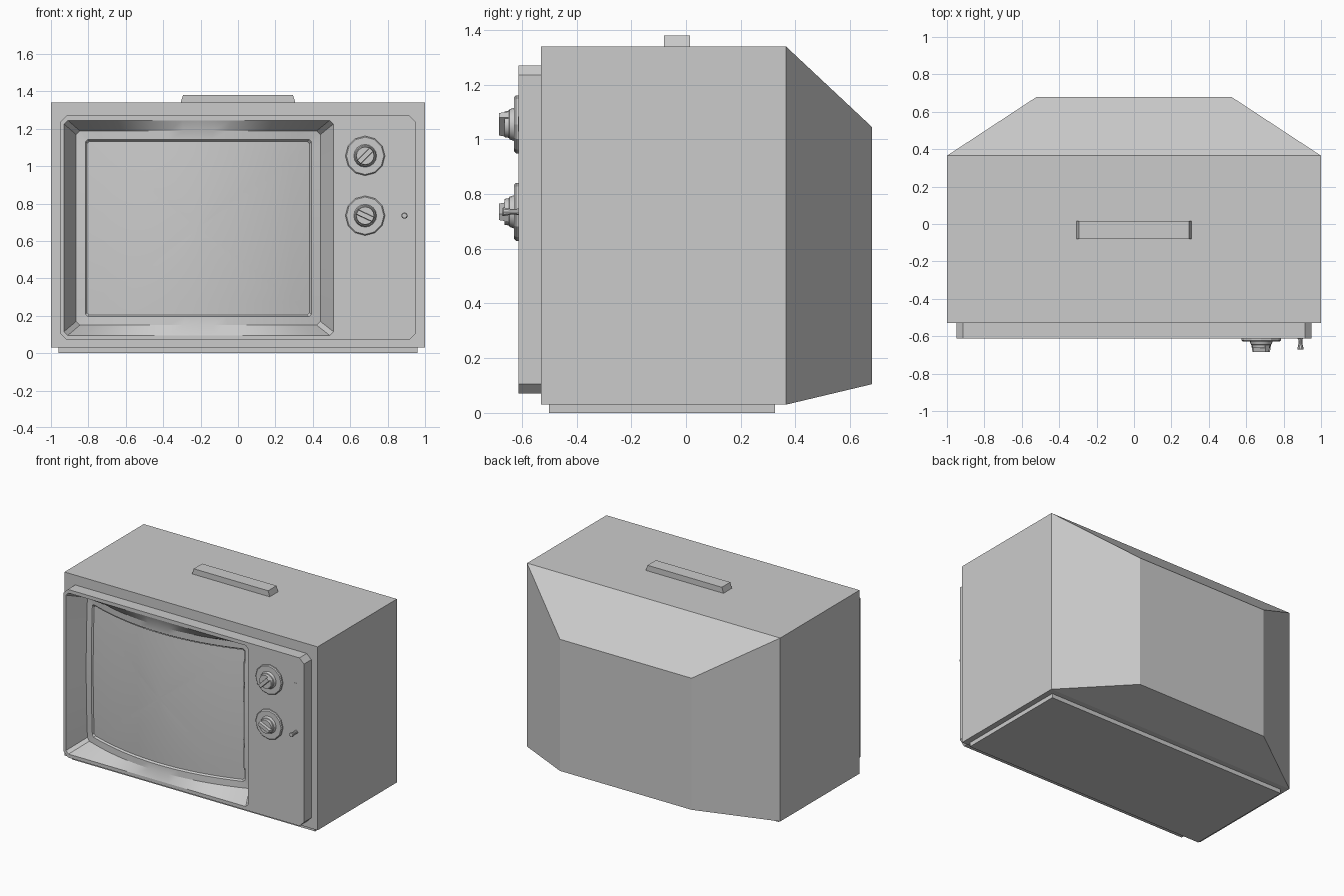
import bpy, bmesh, math
from mathutils import Matrix

if "Cube" in bpy.data.objects:
    bpy.data.objects.remove(bpy.data.objects["Cube"])

GREY = (0.6, 0.6, 0.6, 1)
mat = bpy.data.materials.new("plain grey")
mat.use_nodes = True
mat.diffuse_color = GREY
mat.node_tree.nodes["Principled BSDF"].inputs["Base Color"].default_value = GREY


def finish(name, bm, smooth=None):
    bmesh.ops.remove_doubles(bm, verts=bm.verts, dist=0.0005)
    me = bpy.data.meshes.new(name)
    bm.to_mesh(me)
    bm.free()
    me.materials.append(mat)
    ob = bpy.data.objects.new(name, me)
    bpy.context.collection.objects.link(ob)
    if smooth:
        bpy.ops.object.select_all(action='DESELECT')
        ob.select_set(True)
        bpy.context.view_layer.objects.active = ob
        bpy.ops.object.shade_smooth_by_angle(angle=math.radians(smooth))
    return ob


def ring(x0, x1, z0, z1, cut, depth, n=1):
    """Chamfered rectangle facing the front; depth is a number or a function of x, z."""
    c = [(x0 + cut, z0), (x1 - cut, z0), (x1, z0 + cut), (x1, z1 - cut),
         (x1 - cut, z1), (x0 + cut, z1), (x0, z1 - cut), (x0, z0 + cut)]
    pts = []
    for i in range(0, 8, 2):
        (ax, az), (bx, bz) = c[i], c[i + 1]
        for k in range(n + 1):
            x, z = ax + (bx - ax) * k / n, az + (bz - az) * k / n
            pts.append((x, depth(x, z) if callable(depth) else depth, z))
    return pts


def loft(name, rings, cap_first=False, cap_last=False, smooth=None):
    """Skin a list of equal-length loops."""
    bm = bmesh.new()
    loops = [[bm.verts.new(p) for p in r] for r in rings]
    for a, b in zip(loops, loops[1:]):
        for i in range(len(a)):
            j = (i + 1) % len(a)
            bm.faces.new((a[i], a[j], b[j], b[i]))
    if cap_first:
        bm.faces.new(loops[0][::-1])
    if cap_last:
        bm.faces.new(loops[-1])
    return finish(name, bm, smooth)


def recalc(ob):
    bm = bmesh.new()
    bm.from_mesh(ob.data)
    bmesh.ops.recalc_face_normals(bm, faces=bm.faces)
    bm.to_mesh(ob.data)
    bm.free()


def block(name, x, y, z, top_inset=(0, 0)):
    """Box with given extents; the top can be narrower."""
    def level(h, ix, iy):
        return [(x[0] + ix, y[0] + iy, h), (x[1] - ix, y[0] + iy, h),
                (x[1] - ix, y[1] - iy, h), (x[0] + ix, y[1] - iy, h)]
    ob = loft(name, [level(z[0], 0, 0), level(z[1], *top_inset)], True, True)
    recalc(ob)
    return ob


def turned(name, x, z, profile, sides, smooth=None):
    """Stack of circles along the front axis; profile holds (radius, y)."""
    rings = [[(x + r * math.cos(2 * math.pi * i / sides), y,
               z + r * math.sin(2 * math.pi * i / sides)) for i in range(sides)]
             for r, y in profile]
    ob = loft(name, rings, True, True, smooth)
    recalc(ob)
    return ob


FRONT, FACE = -0.53, -0.613

# Cabinet with tapered back, open behind the bezel
cabinet = loft("cabinet", [
    ring(-0.52, 0.52, 0.105, 1.045, 0, 0.68),
    ring(-1, 1, 0.03, 1.34, 0, 0.365),
    ring(-1, 1, 0.03, 1.34, 0, FRONT),
    ring(-0.95, 0.95, 0.07, 1.27, 0.035, FRONT)])
bm = bmesh.new()
bm.from_mesh(cabinet.data)
back = [e for e in bm.edges if e.is_boundary and all(v.co.y > 0.6 for v in e.verts)]
bmesh.ops.holes_fill(bm, edges=back)
bmesh.ops.recalc_face_normals(bm, faces=bm.faces)
bm.to_mesh(cabinet.data)
bm.free()

block("base", (-0.96, 0.96), (-0.5, 0.325), (0, 0.035))
block("handle", (-0.308, 0.308), (-0.08, 0.015), (1.335, 1.38), (0.014, 0))

# Screen bulge shared by the surround and the glass
CX, CZ = -0.212, 0.668


def bulge(offset):
    def depth(x, z):
        u, v = (x - CX) / 0.655, (z - CZ) / 0.52
        return offset - 0.13 * (1 - u * u) - 0.015 * (1 - v * v)
    return depth


# Bezel: raised panel, sloped opening and curved lip
N = 16
loft("bezel", [
    ring(-0.95, 0.95, 0.07, 1.27, 0.035, FRONT, N),
    ring(-0.95, 0.95, 0.07, 1.27, 0.035, FACE, N),
    ring(-0.93, 0.51, 0.095, 1.245, 0.02, FACE, N),
    ring(-0.865, 0.44, 0.15, 1.188, 0.02, bulge(-0.462), N),
    ring(-0.815, 0.392, 0.195, 1.142, 0.012, bulge(-0.457), N),
    ring(-0.805, 0.382, 0.205, 1.132, 0.012, bulge(-0.44), N)], smooth=20)

# Screen glass from concentric loops
glass = []
for f in (1, 0.85, 0.7, 0.5, 0.3, 0.1, 0):
    w, h = 0.594 * f, 0.464 * f
    glass.append(ring(CX - w, CX + w, CZ - h, CZ + h, 0.012 * f, bulge(-0.445), N))
loft("screen", glass, smooth=30)

# Dials with grips
for label, z, angle in (("upper", 1.055, 45), ("lower", 0.735, -25)):
    x = 0.68
    turned(label + "_dial", x, z, [(0.106, FACE + 0.005), (0.106, -0.622), (0.1, -0.628)], 12)
    turned(label + "_hub", x, z, [(0.062, -0.625), (0.055, -0.645), (0.05, -0.647),
                                  (0.047, -0.664)], 16, 30)
    grip = block(label + "_grip", (-0.05, 0.05), (-0.016, 0.016), (0, 0.036), (0.004, 0.004))
    grip.data.transform(Matrix.Translation((x, -0.648, z))
                        @ Matrix.Rotation(math.radians(-angle), 4, 'Y')
                        @ Matrix.Rotation(math.radians(90), 4, 'X'))

# Indicator slot and pull switch
block("indicator", (0.875, 0.896), (FACE - 0.002, FACE + 0.004), (1.028, 1.083))
turned("pull_switch", 0.89, 0.735, [(0.013, FACE + 0.005), (0.01, -0.635), (0.012, -0.645),
                                    (0.017, -0.668), (0.013, -0.672)], 10, 30)
